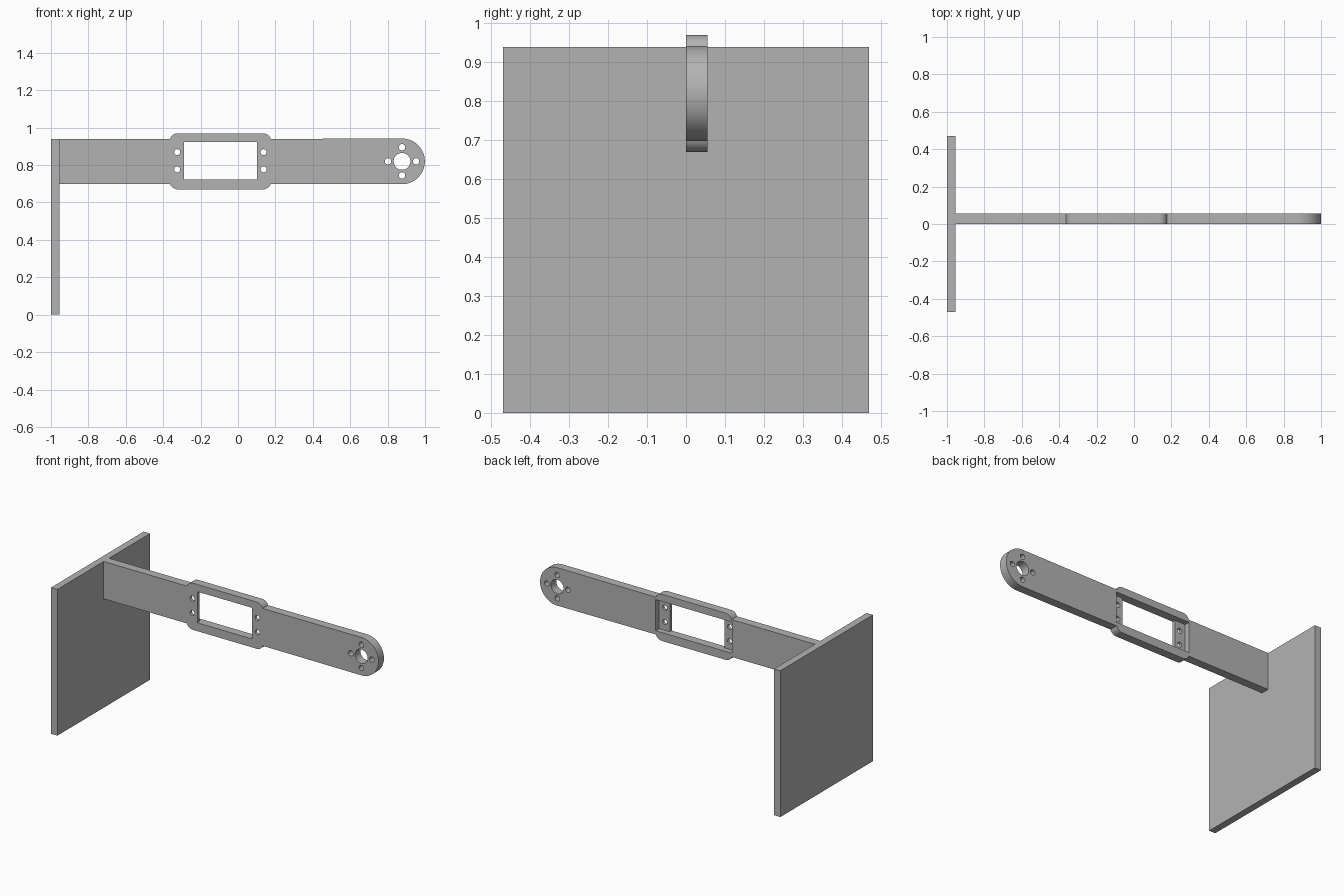
import bpy, bmesh, math

cube = bpy.data.objects.get("Cube")
if cube:
    bpy.data.objects.remove(cube, do_unlink=True)

grey = bpy.data.materials.new("plain grey")
grey.use_nodes = True
colour = (0.45, 0.45, 0.45, 1)
grey.diffuse_color = colour
grey.node_tree.nodes["Principled BSDF"].inputs["Base Color"].default_value = colour

MID_Z = 0.82              # arm centre line
THICK = 0.055             # arm thickness
ARM_HALF = 0.12           # half the arm height, also the end radius
HUB_X = 0.877
BAY_X = -0.094            # centre of the widened frame


def arc(cx, cz, r, start, end, steps):
    """Points on an arc in the x-z plane, angles in degrees."""
    angles = [math.radians(start + (end - start) * i / steps) for i in range(steps + 1)]
    return [(cx + r * math.cos(a), cz + r * math.sin(a)) for a in angles]


def circle(cx, cz, r, steps=32):
    return arc(cx, cz, r, 0, 360, steps)[:-1]


def rect(cx, cz, hx, hz):
    return [(cx - hx, cz - hz), (cx + hx, cz - hz), (cx + hx, cz + hz), (cx - hx, cz + hz)]


def extrude(name, outlines, y0, y1):
    """Solid made from x-z outlines pulled from y0 to y1."""
    bm = bmesh.new()
    for points in outlines:
        face = bm.faces.new([bm.verts.new((x, y0, z)) for x, z in points])
        new = bmesh.ops.extrude_face_region(bm, geom=[face])["geom"]
        verts = [g for g in new if isinstance(g, bmesh.types.BMVert)]
        bmesh.ops.translate(bm, verts=verts, vec=(0, y1 - y0, 0))
    bmesh.ops.recalc_face_normals(bm, faces=bm.faces)
    mesh = bpy.data.meshes.new(name)
    bm.to_mesh(mesh)
    bm.free()
    mesh.materials.append(grey)
    obj = bpy.data.objects.new(name, mesh)
    bpy.context.collection.objects.link(obj)
    return obj


# Square end plate
extrude("end_plate", [rect(-0.9775, 0.47, 0.0225, 0.47)], -0.47, 0.47)

# Arm outline: straight bar, round-cornered frame, round tip
r = 0.045
half_w, half_h = 0.272, 0.15
dip = math.degrees(math.asin((ARM_HALF - half_h + r) / r))
lower = [(-0.96, MID_Z - ARM_HALF)]
lower += arc(BAY_X - half_w + r, MID_Z - half_h + r, r, 180 + dip, 270, 8)
lower += arc(BAY_X + half_w - r, MID_Z - half_h + r, r, 270, 360 - dip, 8)
tip = arc(HUB_X, MID_Z, ARM_HALF + 0.002, -90, 90, 40)
upper = [(x, 2 * MID_Z - z) for x, z in reversed(lower)]
arm = extrude("arm", [lower + tip + upper], 0, THICK)

# Window, hub hole and screw holes go right through
holes = [rect(BAY_X, MID_Z + 0.004, 0.195, 0.1), circle(HUB_X, MID_Z, 0.045)]
for i in range(4):
    a = i * math.pi / 2
    holes.append(circle(HUB_X + 0.075 * math.cos(a), MID_Z + 0.075 * math.sin(a), 0.017, 24))
for sx in (-1, 1):
    for sz in (-1, 1):
        holes.append(circle(BAY_X + sx * 0.231, MID_Z + 0.003 + sz * 0.046, 0.016, 24))
through = extrude("hole_cutter", holes, -0.1, 0.2)

# Wider pocket behind the window leaves thin screw tabs at the front
pocket = extrude("pocket_cutter", [rect(BAY_X, MID_Z + 0.004, 0.271, 0.1)], 0.02, 0.2)

for cutter in (through, pocket):
    cutter.hide_render = True
    cutter.hide_viewport = True
    mod = arm.modifiers.new(cutter.name, "BOOLEAN")
    mod.operation = "DIFFERENCE"
    mod.solver = "EXACT"
    mod.object = cutter

# Apply the cuts, then drop the cutters
depsgraph = bpy.context.evaluated_depsgraph_get()
cut_mesh = bpy.data.meshes.new_from_object(arm.evaluated_get(depsgraph))
arm.modifiers.clear()
arm.data = cut_mesh
for cutter in (through, pocket):
    bpy.data.objects.remove(cutter, do_unlink=True)

# Smooth round walls with sharp edges
bpy.ops.object.select_all(action="DESELECT")
arm.select_set(True)
bpy.context.view_layer.objects.active = arm
bpy.ops.object.shade_smooth_by_angle(angle=math.radians(30))
